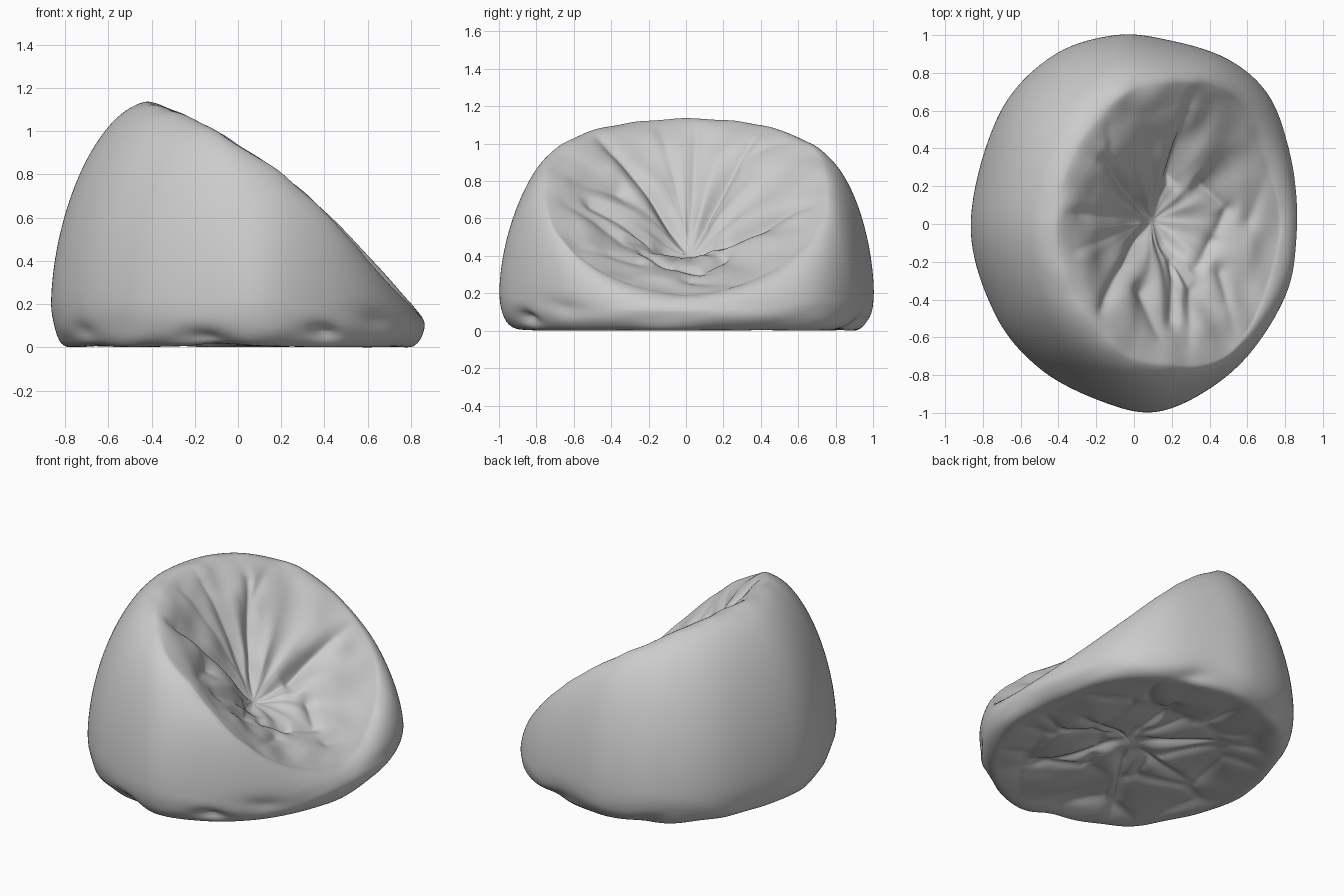
import bpy, bmesh, math
from mathutils import Vector, noise

if "Cube" in bpy.data.objects:
    bpy.data.objects.remove(bpy.data.objects["Cube"])

N = 320                      # points around
SIDE, DENT, BASE = 40, 68, 44

# widest outline seen from above, counter-clockwise from the front lip
outline = [(.86, -.05), (.835, .32), (.72, .67), (.5, .87), (.2, .97), (-.1, 1.0), (-.44, .885), (-.72, .57),
           (-.865, 0), (-.74, -.47), (-.50, -.765), (-.17, -.94), (.12, -.995), (.42, -.86), (.65, -.65), (.81, -.36)]
# rim of the seat hollow, one half, mirrored in y
half = [(.77, 0, .19), (.69, .36, .27), (.57, .61, .43), (.42, .73, .61), (.22, .75, .79), (-.03, .70, .955),
        (-.24, .50, 1.07), (-.37, .26, 1.12), (-.42, 0, 1.135)]
rim = half + [(x, -y, z) for x, y, z in half[-2:0:-1]]
outline = [Vector((x, y, 0)) for x, y in outline]
rim = [Vector(p) for p in rim]
centre = Vector((.10, .02, .40))

# creases as (start, end, depth, width) seen from above
seat_creases = [((.10, .02), (.21, .22), .06, .035), ((.21, .22), (.32, .70), .07, .04),
                ((.10, .02), (-.16, .34), .06, .035), ((.10, .02), (-.17, -.46), .07, .035),
                ((.10, .02), (-.34, .06), .03, .04), ((.10, .02), (-.30, -.14), .02, .04),
                ((.10, .02), (.21, -.18), .06, .04), ((.21, -.18), (.22, -.5), .045, .035),
                ((.21, -.18), (.31, -.34), .04, .03), ((.31, -.34), (.30, -.64), .03, .04),
                ((.36, .20), (.50, .08), .04, .035),
                ((.50, .08), (.42, -.08), .035, .035), ((.42, -.08), (.34, -.22), .04, .035),
                ((.46, -.25), (.55, -.62), .03, .04), ((.62, .02), (.76, .4), .03, .04),
                ((-.1, .25), (-.14, .52), .03, .04), ((.05, -.35), (.14, -.6), .03, .04)]
base_hub = (.08, .02)
base_creases = [(base_hub, (r * math.cos(a), r * math.sin(a)), .05, .035)
                for a, r in ((.25, .5), (1.3, .6), (2.3, .75), (3.3, .45), (4.2, .75), (5.3, .6))]
# pinched folds low on the outer side as (x, y, z, depth, size)
pinches = [(.42, -.86, .06, .06, .08), (-.15, -.94, .03, .04, .12), (-.74, -.47, .07, .03, .12),
           (.65, -.65, .12, .025, .14), (-.35, .9, .03, .03, .1), (.3, .94, .03, .03, .1)]


def loop_point(pts, t):
    """Point on a smooth closed curve."""
    n = len(pts)
    i = int(math.floor(t))
    f = t - i
    a, b, c, d = (pts[(i + k) % n] for k in (-1, 0, 1, 2))
    return b + .5 * f * ((c - a) + f * ((2 * a - 5 * b + 4 * c - d) + f * (3 * b - a - 3 * c + d)))


def crease(p, lines):
    """Depth of the nearby creases, fading at their ends."""
    total = 0
    for a, b, depth, w in lines:
        a, b = Vector(a), Vector(b)
        q, ab = Vector((p.x, p.y)), b - a
        t = min(1, max(0, (q - a).dot(ab) / ab.length_squared))
        d = (q - a - ab * t).length / w
        if d < 4:
            total = max(total, depth * (1 - .45 * t) * math.exp(-d ** 1.3))
    return total


bm = bmesh.new()
rings, zone = [], {}
for r in range(1, BASE + SIDE + DENT):
    ring = []
    for j in range(N):
        t = 16 * j / N
        e, m = loop_point(outline, t), loop_point(rim, t)
        back = (1 - math.cos(2 * math.pi * j / N)) / 2
        ez = .10 + .10 * min(1, back * 2)
        if r < BASE:                       # underside, then rounded lower edge
            s = r / BASE
            if s < .75:
                k = s / .75
                p = e * (.89 * k)
                p.z = .05 * (1 - k) ** 2
                tag = ('base', k)
            else:
                a = (s - .75) / .25 * math.pi / 2
                p = e * (.89 + .11 * math.sin(a) ** .9)
                p.z = ez * (1 - math.cos(a))
                tag = ('edge', s)
        elif r < BASE + SIDE:              # outer side up to the rim
            a = (r - BASE) / SIDE * math.pi / 2
            u, v = math.cos(a) ** (2 / 1.75), math.sin(a) ** (2 / 1.75)
            p = Vector((m.x + (e.x - m.x) * u, m.y + (e.y - m.y) * u, ez + (m.z - ez) * v))
            tag = ('side', a)
        else:                              # seat hollow, rolling over the rim
            s = (r - BASE - SIDE) / DENT
            p = m.lerp(centre, s)
            p.z = m.z + (centre.z - m.z) * s ** (1.15 + .45 * back)
            p.z += .06 * (1 - back) ** 2 * math.sin(math.pi * s)
            tag = ('seat', s)
        v = bm.verts.new(p)
        zone[v] = (tag, t)
        ring.append(v)
    rings.append(ring)

for lo, hi in zip(rings, rings[1:]):
    for j in range(N):
        k = (j + 1) % N
        bm.faces.new((lo[j], lo[k], hi[k], hi[j]))
bm.faces.new(rings[0][::-1])
bm.faces.new(rings[-1])
bm.normal_update()

# cloth wrinkles pushed along the normals
moves = []
for v, ((kind, s), t) in zone.items():
    p, d = v.co, 0
    ang = 2 * math.pi * t / 16
    around = Vector((math.cos(ang), math.sin(ang), 0))
    if kind == 'seat':
        fade = min(1, s * 5) * min(1, (1 - s) * 4)
        d = -crease(p, seat_creases) * min(1, s * 4) * min(1, (1 - s) * 6 + .05)
        d += fade * .022 * noise.noise(around * 3.2 + Vector((3, 1, s * 1.5)))
        d += fade * .02 * noise.noise(p * 5)
    elif kind == 'base':
        near = noise.voronoi(p * 2.6 + Vector((.4, .2, 0)))[0]
        fold = .035 * math.exp(-(near[1] - near[0]) / .15)
        d = -max(fold, crease(p, base_creases)) * min(1, (1 - s) * 5) * min(1, s * 6)
        d -= .03 * (.4 + noise.noise(p * 3)) * min(1, (1 - s) * 4)
    for x, y, z, depth, size in pinches:
        q = p - Vector((x, y, z))
        q.z = q.z * 3 + q.x * .5
        d -= depth * math.exp(-(q.length / size) ** 1.6) * (kind != 'seat')
    if kind in ('edge', 'side'):
        if p.z < .2:
            d += .014 * noise.noise(Vector((p.x * 4, p.y * 4, p.z * 14))) * (1 - p.z / .2)
        if kind == 'side' and s > 1.2:     # faint ripples carried onto the rim
            d += .012 * noise.noise(p * 6) * (s - 1.2) / .37
    else:
        d += .012 * noise.noise(p * 6) * max(0, 1 - s * 4) * (kind == 'seat')
    moves.append((v, v.normal * d))
for v, off in moves:
    v.co += off
low = min(0, min(v.co.z for v in bm.verts))
for v in bm.verts:
    v.co.z = max(0, v.co.z - low - .008)

# bean bag object
mesh = bpy.data.meshes.new("bean_bag_seat")
bm.to_mesh(mesh)
bm.free()
mesh.polygons.foreach_set("use_smooth", [True] * len(mesh.polygons))
bag = bpy.data.objects.new("bean_bag_seat", mesh)
bpy.context.collection.objects.link(bag)
soft = bag.modifiers.new("soften", 'SMOOTH')
soft.factor, soft.iterations = .5, 5
